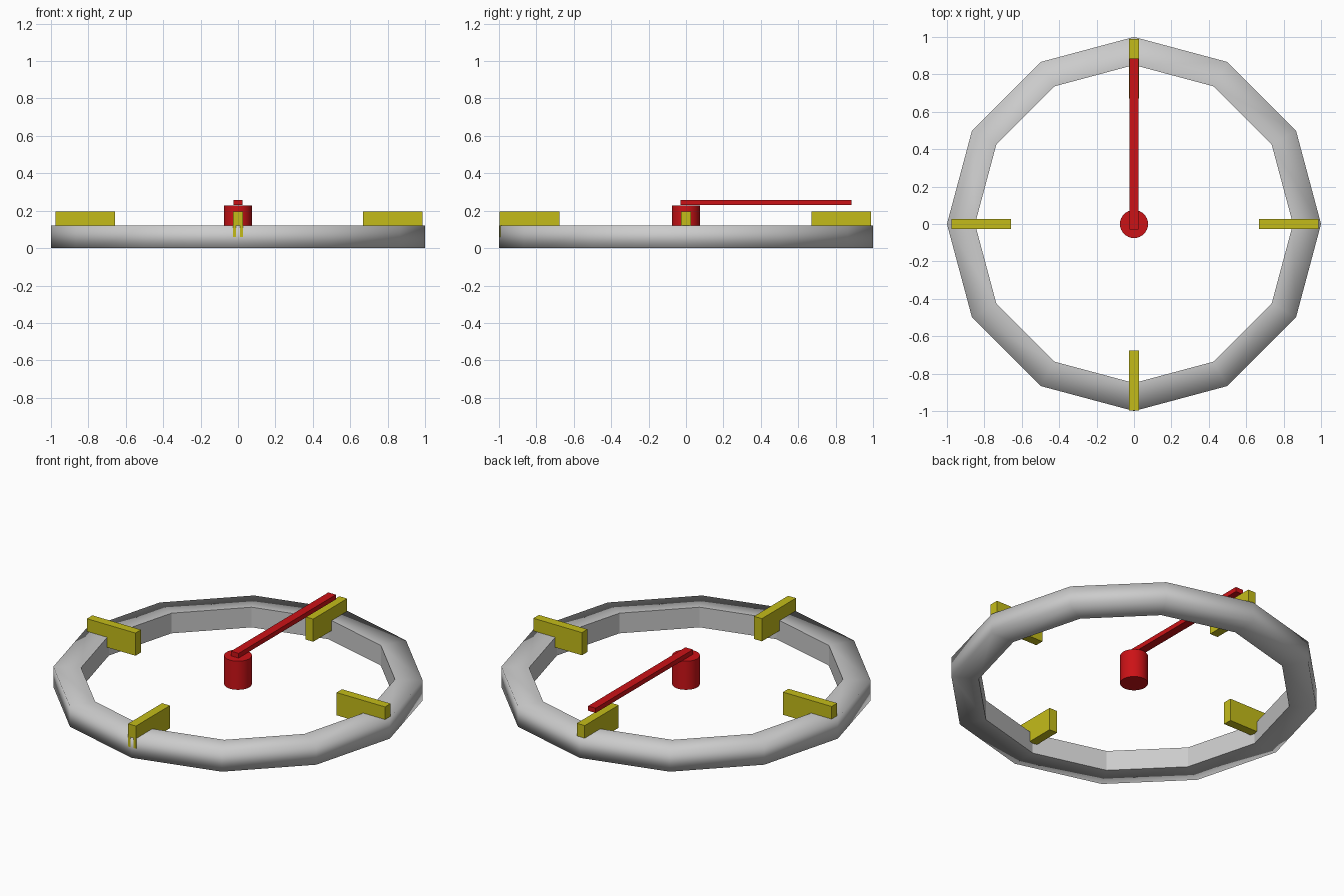
import bpy, bmesh
from math import cos, sin, tau

if "Cube" in bpy.data.objects:
    bpy.data.objects.remove(bpy.data.objects["Cube"])


def material(name, color):
    m = bpy.data.materials.new(name)
    m.diffuse_color = color
    m.use_nodes = True
    m.node_tree.nodes["Principled BSDF"].inputs["Base Color"].default_value = m.diffuse_color
    return m


red = material("red", (0.6, 0.006, 0.008, 1))
yellow = material("yellow", (0.55, 0.5, 0.01, 1))


def box(name, lo, hi, mat):
    bpy.ops.mesh.primitive_cube_add(size=1, location=[(a + b) / 2 for a, b in zip(lo, hi)])
    ob = bpy.context.object
    ob.name = name
    ob.scale = [b - a for a, b in zip(lo, hi)]
    bpy.ops.object.transform_apply(location=False, rotation=False, scale=True)
    ob.data.materials.append(mat)
    return ob


# Twelve-sided rim: rectangular section swept round, smooth outside, flat inner wall
SIDES = 12
section = [(1.0, 0.0), (1.0, 0.12), (0.85, 0.12), (0.85, 0.0)]
bm = bmesh.new()
rings = [[bm.verts.new((r * cos(tau * i / SIDES), r * sin(tau * i / SIDES), z))
          for r, z in section] for i in range(SIDES)]
for i in range(SIDES):
    a, b = rings[i], rings[(i + 1) % SIDES]
    for j in range(4):
        k = (j + 1) % 4
        face = bm.faces.new((a[j], b[j], b[k], a[k]))
        face.smooth = j != 2
bmesh.ops.recalc_face_normals(bm, faces=bm.faces)
mesh = bpy.data.meshes.new("rim")
bm.to_mesh(mesh)
bm.free()
bpy.context.collection.objects.link(bpy.data.objects.new("rim", mesh))

# Four quarter-hour markers
W, Z0, Z1 = 0.026, 0.06, 0.195
box("marker_right", (0.667, -W, Z0), (0.987, W, Z1), yellow)
box("marker_left", (-0.977, -W, Z0), (-0.657, W, Z1), yellow)
box("marker_back", (-W, 0.67, Z0), (W, 0.99, Z1), yellow)
box("marker_front", (-W, -0.997, Z0), (W, -0.677, Z1), yellow)

# Central hub
bpy.ops.mesh.primitive_cylinder_add(vertices=32, radius=0.075, depth=0.17, location=(0, 0, 0.143))
hub = bpy.context.object
hub.name = "hub"
hub.data.materials.append(red)
bpy.ops.object.shade_smooth_by_angle()

# Pointing hand
box("hand", (-0.025, -0.03, 0.23), (0.025, 0.885, 0.258), red)
